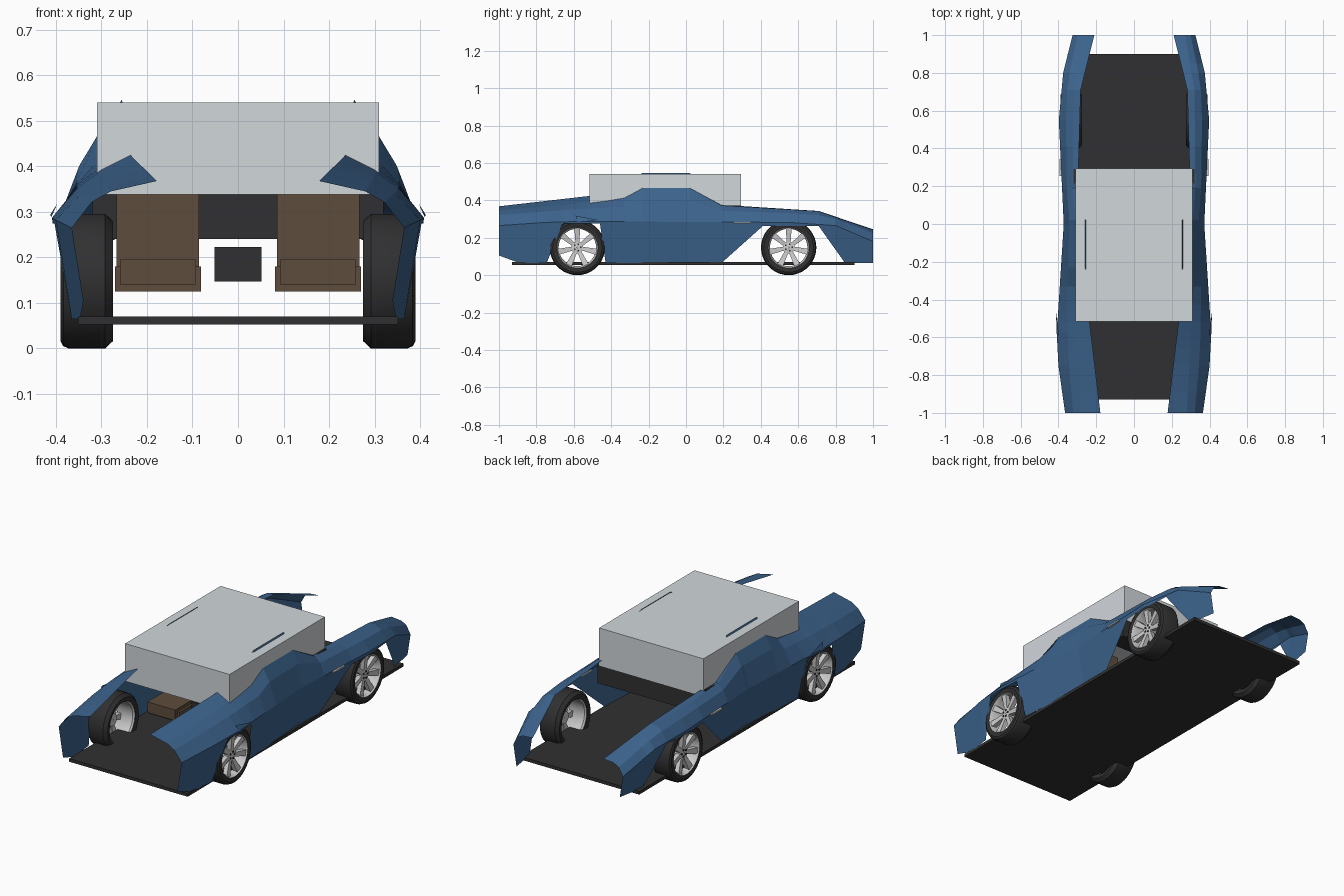
import bpy, bmesh, math
from mathutils import Matrix, Vector

if "Cube" in bpy.data.objects:
    bpy.data.objects.remove(bpy.data.objects["Cube"])


def material(name, rgb):
    m = bpy.data.materials.new(name)
    m.diffuse_color = (*rgb, 1)
    m.use_nodes = True
    m.node_tree.nodes["Principled BSDF"].inputs["Base Color"].default_value = m.diffuse_color
    return m


BLUE = material("blue_paint", (0.045, 0.125, 0.265))
BLACK = material("black", (0.03, 0.03, 0.032))
BROWN = material("brown_trim", (0.11, 0.075, 0.045))
GLASS = material("pale_glass", (0.64, 0.68, 0.71))


def finish(name, bm, mat=None, mirror=False, smooth=False):
    bmesh.ops.recalc_face_normals(bm, faces=bm.faces)
    me = bpy.data.meshes.new(name)
    bm.to_mesh(me)
    bm.free()
    ob = bpy.data.objects.new(name, me)
    bpy.context.collection.objects.link(ob)
    if mat:
        me.materials.append(mat)
    if mirror:
        ob.modifiers.new("Mirror", 'MIRROR').use_mirror_merge = False
    if smooth:
        bpy.context.view_layer.objects.active = ob
        ob.select_set(True)
        bpy.ops.object.shade_smooth_by_angle(angle=math.radians(35))
        ob.select_set(False)
    return ob


def box(name, lo, hi, mat=None, mirror=False):
    bm = bmesh.new()
    lo, hi = Vector(lo), Vector(hi)
    bmesh.ops.create_cube(bm, size=1, matrix=Matrix.Translation((lo + hi) / 2)
                          @ Matrix.Diagonal((*(hi - lo), 1)))
    return finish(name, bm, mat, mirror)


def add_lathe(bm, profile, cy, cz, n=36):
    # revolve a closed (x, radius) loop about the axle
    rings = [[bm.verts.new((x, cy + r * math.cos(2 * math.pi * i / n),
                            cz + r * math.sin(2 * math.pi * i / n)))
              for i in range(n)] for x, r in profile]
    for a, b in zip(rings, rings[1:] + rings[:1]):
        for i in range(n):
            j = (i + 1) % n
            bm.faces.new((a[i], a[j], b[j], b[i]))


# body side: three lengthwise rails of (y, x, z)
CREASE = [(-1, .365, .265), (-.75, .40, .282), (-.58, .409, .287), (0, .372, .285),
          (.55, .398, .282), (.8, .375, .265), (1, .325, .18)]
UPPER = [(-1, .28, .345), (-.33, .315, .405), (-.23, .31, .466), (.02, .31, .466),
         (.19, .325, .372), (.71, .32, .342), (1, .27, .24)]
INNER = [(-1, .178, .368), (-.52, .235, .423), (-.23, .255, .547), (.02, .255, .547),
         (.19, .297, .376), (.71, .282, .343), (1, .21, .245)]
# sill cut-outs: start, top start, top end, end, height
ARCHES = [(-1.1, -1, -1, -.89, .105), (-.745, -.66, -.46, -.43, .275),
          (.19, .41, .71, .85, .262)]
SILL = .065


def sample(rail, y):
    for (y0, x0, z0), (y1, x1, z1) in zip(rail, rail[1:]):
        if y <= y1:
            t = (y - y0) / (y1 - y0)
            return Vector((x0 + (x1 - x0) * t, y, z0 + (z1 - z0) * t))


def section(y):
    crease, upper, inner = (sample(r, y) for r in (CREASE, UPPER, INNER))
    shoulder = crease.lerp(upper, .6) + Vector((.008, 0, .008))
    z = SILL
    for a, b, c, d, top in ARCHES:
        if a < y < d:
            t = (y - a) / (b - a) if y < b else 1 if y <= c else (d - y) / (d - c)
            z += (top - SILL) * t
    sill = Vector((crease.x - .16 * (crease.z - z), y, z))
    return sill, crease, shoulder, upper, inner


bm = bmesh.new()
stations = sorted({p[0] for r in (CREASE, UPPER, INNER) for p in r}
                  | {y for arch in ARCHES for y in arch[:4] if y >= -1})
grid = [[bm.verts.new(p) for p in section(y)] for y in stations]
for a, b in zip(grid, grid[1:]):
    for k in range(len(a) - 1):
        bm.faces.new((a[k], b[k], b[k + 1], a[k + 1]))
finish("body_side", bm, BLUE, mirror=True)

# small lip over the front wheel arch
bm = bmesh.new()
bm.faces.new([bm.verts.new(p) for p in
              ((.397, -.59, .318), (.412, -.47, .295), (.411, -.58, .287))])
finish("arch_lip", bm, BLUE, mirror=True)

# floor, cabin block, rear bulkhead, console, handles
box("floor_pan", (-.352, -.93, .053), (.352, .90, .07), BLACK)
box("cabin_glass", (-.31, -.515, .338), (.31, .295, .54), GLASS)
box("rear_bulkhead", (-.32, .19, .24), (.32, .292, .372), BLACK)
box("centre_console", (-.052, -.32, .147), (.052, .05, .223), BLACK)
box("door_handle", (.382, .255, .276), (.395, .345, .284), None, mirror=True)

# seats
box("seat_base", (.081, -.38, .125), (.27, -.08, .18), BROWN, mirror=True)
box("seat_cushion", (.093, -.40, .14), (.258, -.10, .197), BROWN, mirror=True)
box("seat_back", (.086, -.12, .15), (.267, -.03, .44), BROWN, mirror=True)

# wheels
R = .148
for label, cy in (("front", -.581), ("rear", .549)):
    bm = bmesh.new()
    add_lathe(bm, [(.28, .109), (.275, .132), (.292, R), (.372, R),
                   (.384, .143), (.39, .132), (.386, .109)], cy, R)
    finish(label + "_tyre", bm, BLACK, mirror=True, smooth=True)

    bm = bmesh.new()
    add_lathe(bm, [(.281, .11), (.29, .102), (.37, .1), (.388, .11)], cy, R)
    add_lathe(bm, [(.335, .002), (.335, .032), (.37, .032), (.374, .002)], cy, R, 24)
    for i in range(7):  # spokes, widening to the rim
        spin = (Matrix.Translation((.363, cy, R))
                @ Matrix.Rotation(2 * math.pi * i / 7 + math.pi / 2, 4, 'X'))
        for v in bmesh.ops.create_cube(bm, size=1)['verts']:
            outer = v.co.y > 0
            v.co = spin @ Vector((v.co.x * .024 + (.007 if outer else -.005),
                                  .104 if outer else .024,
                                  v.co.z * (.032 if outer else .02)))
    finish(label + "_rim", bm, None, mirror=True, smooth=True)

    bm = bmesh.new()
    for i in range(5):
        a = 2 * math.pi * i / 5
        bmesh.ops.create_cube(bm, size=.008, matrix=Matrix.Translation(
            (.372, cy + .018 * math.cos(a), R + .018 * math.sin(a))))
    finish(label + "_wheel_nuts", bm, BLACK, mirror=True)
